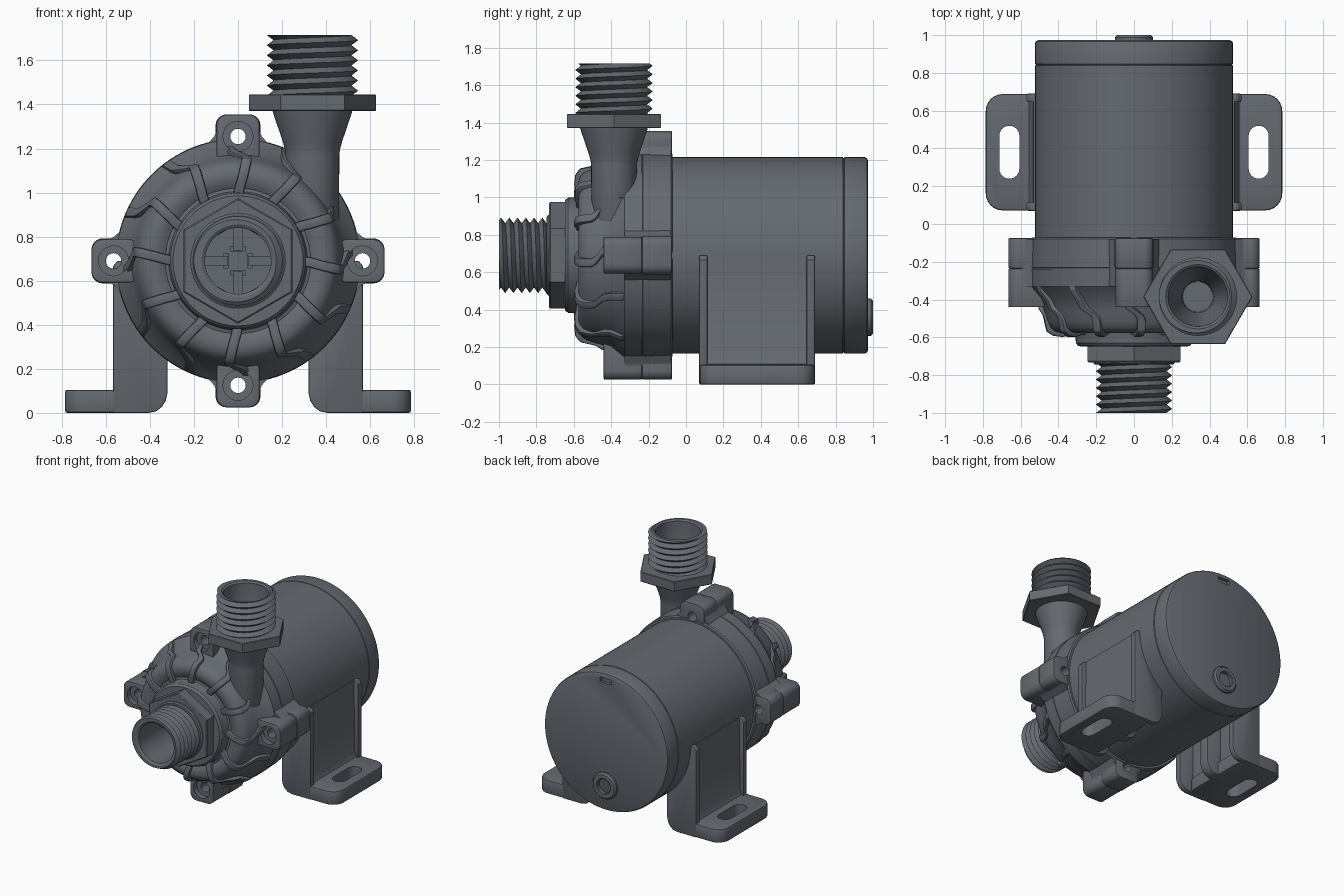
import bpy, bmesh
from math import pi, sin, cos, radians
from mathutils import Matrix, Vector

if "Cube" in bpy.data.objects:
    bpy.data.objects.remove(bpy.data.objects["Cube"])

T = Matrix.Translation
FRONT = Matrix.Rotation(pi / 2, 4, 'X')        # local z -> -y, local y -> z
AXIS = T((0, 0, 0.69)) @ FRONT                 # pump axis
OUTLET = T((0.338, -0.385, 0))                 # outlet axis
GREY = bpy.data.materials.new("dark_grey")
GREY.diffuse_color = (0.13, 0.145, 0.165, 1)
GREY.use_nodes = True
GREY.node_tree.nodes["Principled BSDF"].inputs["Base Color"].default_value = GREY.diffuse_color


def smooth(ob):
    bpy.ops.object.select_all(action='DESELECT')
    ob.select_set(True)
    bpy.context.view_layer.objects.active = ob
    bpy.ops.object.shade_smooth_by_angle(angle=radians(32))


def finish(name, bm, mat, bevel=0.0, segs=2):
    bm.transform(mat)
    bmesh.ops.remove_doubles(bm, verts=bm.verts, dist=1e-5)
    # flat discs become single faces
    poles = [v for v in bm.verts if len(v.link_edges) > 30]
    bmesh.ops.dissolve_verts(bm, verts=poles)
    bmesh.ops.recalc_face_normals(bm, faces=bm.faces)
    if bevel:
        sharp = [e for e in bm.edges if e.is_manifold and e.calc_face_angle(0) > radians(40)]
        bmesh.ops.bevel(bm, geom=sharp, offset=bevel, segments=segs, profile=0.5,
                        affect='EDGES', clamp_overlap=True)
    me = bpy.data.meshes.new(name)
    bm.to_mesh(me)
    bm.free()
    me.materials.append(GREY)
    ob = bpy.data.objects.new(name, me)
    bpy.context.collection.objects.link(ob)
    smooth(ob)
    return ob


def skin(bm, cols, closed=False):
    """Quads between neighbouring columns of points."""
    vs = [[bm.verts.new(p) for p in c] for c in cols]
    for a, b in zip(vs, vs[1:]):
        n = len(a)
        for i in range(n if closed else n - 1):
            j = (i + 1) % n
            bm.faces.new((a[i], b[i], b[j], a[j]))
    return vs


def lathe(name, prof, mat, n=72, phase=0.0):
    bm = bmesh.new()
    ang = [phase + 2 * pi * k / n for k in range(n + 1)]
    skin(bm, [[(r * cos(a), r * sin(a), h) for r, h in prof] for a in ang])
    return finish(name, bm, mat)


def prism(name, pts, h0, h1, mat, bevel=0.0):
    bm = bmesh.new()
    vs = skin(bm, [[(x, y, h) for x, y in pts] for h in (h0, h1)], True)
    bm.faces.new(vs[0])
    bm.faces.new(vs[1])
    return finish(name, bm, mat, bevel)


def rounded(cx, cy, hw, hh, r, n=6):
    out = []
    for q, (sx, sy) in enumerate(((1, 1), (-1, 1), (-1, -1), (1, -1))):
        for k in range(n + 1):
            a = (q + k / n) * pi / 2
            out.append((cx + sx * (hw - r) + r * cos(a), cy + sy * (hh - r) + r * sin(a)))
    # drop coincident points (circles and capsules)
    return [p for i, p in enumerate(out) if (Vector(p) - Vector(out[i - 1])).length > 1e-5]


def cut(ob, cutter):
    m = ob.modifiers.new("cut", 'BOOLEAN')
    m.operation, m.solver, m.object = 'DIFFERENCE', 'EXACT', cutter
    bpy.context.view_layer.objects.active = ob
    bpy.ops.object.modifier_apply(modifier=m.name)
    bpy.data.objects.remove(cutter)
    smooth(ob)


def thread(name, z0, z1, root, crest, turns, bore, mat, n=64):
    """Helical thread, continued over the rim into the bore profile."""
    p, cols = (z1 - z0) / turns, []
    for k in range(n + 1):
        t, col = k / n, []
        for i in range(-2, 2 * turns + 1):
            z = min(max(z0 + p * (i / 2 + t), z0), z1)
            f = ((z - z0) / p - t) % 1
            col.append((root + (crest - root) * (1 - abs(2 * f - 1)), z))
        a = 2 * pi * t
        cols.append([(r * cos(a), r * sin(a), z) for r, z in col + bore])
    bm = bmesh.new()
    skin(bm, cols)
    return finish(name, bm, mat)


# Motor can with rear cap seam, key notch and cable boss
motor = lathe("motor_can", [(0, 0.1), (0.525, 0.1), (0.525, -0.839), (0.52, -0.841),
                            (0.52, -0.845), (0.525, -0.847), (0.525, -0.955), (0.52, -0.967),
                            (0.508, -0.973), (0, -0.973)], AXIS, 96)
cut(motor, prism("notch_cutter", rounded(0, 0.47, 0.05, 0.018, 0.004), -1.1, -0.95, AXIS))
lathe("cable_boss", [(0.055, -0.95), (0.055, -0.995), (0.06, -1.0), (0.088, -1.0),
                     (0.1, -0.988), (0.1, -0.95)], T((0, 0, 0.36)) @ FRONT, 40)

# Pump housing: mounting flange, seam, rounded volute and inlet collar
housing = lathe("pump_housing", [
    (0, 0.072), (0.54, 0.072), (0.55, 0.08), (0.555, 0.231), (0.55, 0.233), (0.55, 0.237),
    (0.555, 0.239), (0.552, 0.33), (0.535, 0.352), (0.495, 0.40), (0.475, 0.46), (0.46, 0.515),
    (0.445, 0.548), (0.42, 0.568), (0.39, 0.576), (0.355, 0.57), (0.33, 0.555), (0.315, 0.56),
    (0.31, 0.575), (0.308, 0.63), (0.295, 0.647), (0.17, 0.65), (0.17, 0.44), (0, 0.44)], AXIS, 96)

# Four screw lugs, each in a front and a rear half, drilled through the housing
for k in range(4):
    m = AXIS @ Matrix.Rotation(k * pi / 2, 4, 'Z')
    hole = rounded(0.565, 0, 0.035, 0.035, 0.035)
    cut(housing, prism("hole_cutter", hole, 0, 0.6, m))
    for part, h0, h1, w in (("rear", 0.075, 0.2345, 0.102), ("front", 0.2355, 0.44, 0.098)):
        lug = prism(f"screw_lug_{part}_{k}", rounded(0.555, 0, 0.11, w, 0.05), h0, h1, m, 0.006)
        cut(lug, prism("hole_cutter", hole, 0, 0.6, m))
        if part == "front":
            cut(lug, prism("bore_cutter", rounded(0.565, 0, 0.068, 0.068, 0.068), 0.40, 0.6, m))
    # flared roots where the lug meets the flange
    for s in (-1, 1):
        prism(f"lug_root_{k}_{s}", [(0.47, s * 0.155), (0.54, s * 0.13), (0.565, s * 0.108),
                                    (0.59, s * 0.098), (0.59, s * 0.08), (0.49, s * 0.08)],
              0.08, 0.33, m)

# Stepped ribs sweeping over the volute
outer = [(0.30, 0.585), (0.335, 0.588), (0.38, 0.598), (0.43, 0.592), (0.465, 0.568),
         (0.478, 0.51), (0.482, 0.485), (0.505, 0.45), (0.515, 0.41), (0.553, 0.355), (0.555, 0.33)]
inner = [(0.30, 0.53), (0.335, 0.53), (0.38, 0.54), (0.41, 0.54), (0.425, 0.525),
         (0.435, 0.49), (0.435, 0.46), (0.455, 0.42), (0.475, 0.37), (0.50, 0.34), (0.50, 0.32)]
swing = [0.03, 0.01, -0.02, -0.04, -0.05, -0.05, -0.02, 0.08, 0.11, 0.14, 0.15]
for k in range(12):
    base, cols = radians(30 * k + 28), []
    for o, i, s in zip(outer, inner, swing):
        sec = []
        for (r, h), side in ((i, -1), (o, -1), (o, 1), (i, 1)):
            a = base + s + side * 0.023 / o[0]
            sec.append((r * cos(a), r * sin(a), h))
        cols.append(sec)
    bm = bmesh.new()
    vs = skin(bm, cols, True)
    bm.faces.new(vs[0])
    bm.faces.new(vs[-1])
    finish(f"volute_rib_{k}", bm, AXIS, 0.008)

# Inlet: hex, shoulder, threaded spout and inner cross vanes
lathe("inlet_hex", [(0.17, 0.64), (0.285, 0.64), (0.285, 0.725), (0.278, 0.732), (0.18, 0.732),
                    (0.17, 0.64)], AXIS, 6, pi / 2)
lathe("inlet_shoulder", [(0.215, 0.72), (0.215, 0.738), (0.205, 0.745), (0.165, 0.745)], AXIS, 64)
thread("inlet_thread", 0.735, 1.0, 0.172, 0.202, 6, [(0.165, 1.0), (0.15, 0.99), (0.15, 0.45),
                                                    (0, 0.45)], AXIS)
for k in range(4):
    m = AXIS @ Matrix.Rotation(k * pi / 2, 4, 'Z')
    prism(f"inlet_vane_{k}", rounded(0.1, 0, 0.055, 0.021, 0.004), 0.445, 0.72, m)
    prism(f"inlet_vane_tip_{k}", rounded(0.055, 0, 0.012, 0.036, 0.004), 0.445, 0.70, m)

# Outlet: vertical pipe with flared neck, hex and threaded spout
lathe("outlet_pipe", [(0, 0.62), (0.09, 0.63), (0.12, 0.68), (0.122, 1.17), (0.125, 1.195),
                      (0.134, 1.23), (0.175, 1.35), (0.182, 1.375)], OUTLET, 64)
lathe("outlet_hex", [(0.18, 1.37), (0.285, 1.37), (0.289, 1.374), (0.289, 1.442),
                     (0.285, 1.446), (0.18, 1.446), (0.18, 1.37)], OUTLET, 6)
thread("outlet_thread", 1.44, 1.715, 0.177, 0.207, 6,
       [(0.17, 1.715), (0.157, 1.705), (0.152, 1.44), (0.085, 1.28), (0.08, 1.19), (0, 1.19)],
       OUTLET)

# Mounting brackets: ribbed leg and slotted foot on each side
for side, s in (("right", 1), ("left", -1)):
    mir = Matrix.Diagonal((s, 1, 1, 1))
    foot = prism(f"{side}_foot", rounded(0.60, 0.38, 0.185, 0.308, 0.09), 0, 0.105, mir, 0.01)
    cut(foot, prism("slot_cutter", rounded(0.66, 0.38, 0.053, 0.14, 0.053), -0.1, 0.3, mir))
    prism(f"{side}_leg_panel", [(0.585, 0.095), (0.555, 0.11), (0.54, 0.14), (0.533, 0.69),
                                (0.48, 0.69), (0.44, 0.4), (0.44, 0.02), (0.585, 0.02)],
          -0.67, -0.08, mir @ FRONT)
    for i, (y0, y1, x) in enumerate(((0.07, 0.115, 0.568), (0.335, 0.415, 0.53), (0.645, 0.69, 0.568))):
        prism(f"{side}_leg_rib_{i}", [(x, 0.0), (x, 0.665), (x - 0.02, 0.69), (0.48, 0.69),
                                      (0.32, 0.36), (0.32, 0.09), (0.328, 0.055), (0.345, 0.028),
                                      (0.37, 0.008), (0.405, 0.0)], -y1, -y0, mir @ FRONT, 0.007)
